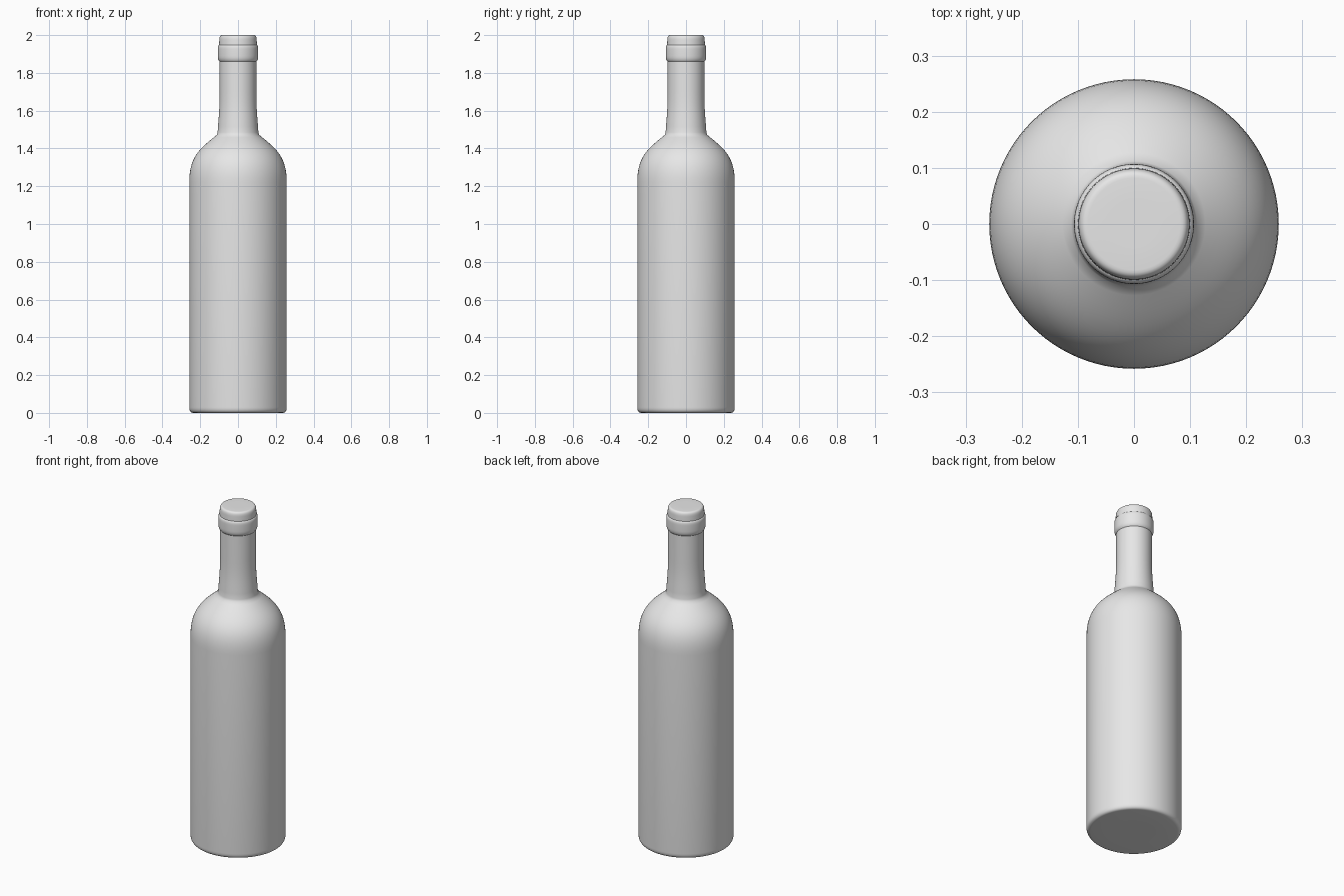
import bpy
import bmesh
import math
from mathutils import Vector
from mathutils.geometry import interpolate_bezier

SEGMENTS = 96

cube = bpy.data.objects.get("Cube")
if cube:
    bpy.data.objects.remove(cube, do_unlink=True)

grey = bpy.data.materials.new("plain grey")
grey.use_nodes = True
grey.diffuse_color = (0.8, 0.8, 0.8, 1)
grey.node_tree.nodes["Principled BSDF"].inputs["Base Color"].default_value = grey.diffuse_color


def bezier(a, b, c, d, steps):
    """Smooth run of (radius, height) points."""
    pts = interpolate_bezier(*[Vector((r, 0, z)) for r, z in (a, b, c, d)], steps)
    return [(p.x, p.z) for p in pts]


def lathe(name, profile):
    """Turn a bottom-to-top (radius, height) profile around the z axis."""
    bm = bmesh.new()
    verts = [bm.verts.new((r, 0, z)) for r, z in profile]
    edges = [bm.edges.new(pair) for pair in zip(verts, verts[1:])]
    bmesh.ops.spin(bm, geom=verts + edges, cent=(0, 0, 0), axis=(0, 0, 1),
                   angle=math.tau, steps=SEGMENTS)
    bmesh.ops.remove_doubles(bm, verts=bm.verts, dist=0.0001)
    bmesh.ops.recalc_face_normals(bm, faces=bm.faces)
    mesh = bpy.data.meshes.new(name)
    bm.to_mesh(mesh)
    bm.free()
    mesh.materials.append(grey)
    obj = bpy.data.objects.new(name, mesh)
    bpy.context.collection.objects.link(obj)
    bpy.ops.object.select_all(action='DESELECT')
    obj.select_set(True)
    bpy.context.view_layer.objects.active = obj
    bpy.ops.object.shade_smooth_by_angle(angle=math.radians(40))
    return obj


# Bottle: flat base, rounded heel, straight side, round shoulder, tapering neck
base = [(0, 0), (0.12, 0)]
heel = bezier((0.235, 0), (0.25, 0), (0.258, 0.01), (0.258, 0.03), 7)
shoulder = bezier((0.258, 1.22), (0.258, 1.36), (0.2, 1.4), (0.112, 1.472), 18)
neck = bezier((0.108, 1.485), (0.103, 1.56), (0.097, 1.6), (0.097, 1.7), 8)
lathe("bottle", base + heel + shoulder + neck + [(0.097, 1.87)])

# Lip ring around the mouth
lower = bezier((0.096, 1.858), (0.102, 1.864), (0.107, 1.872), (0.107, 1.89), 6)
upper = bezier((0.107, 1.925), (0.107, 1.938), (0.105, 1.947), (0.098, 1.949), 6)
lathe("lip_ring", lower + upper)

# Closed cap with a softly rounded rim
rim = bezier((0.099, 1.975), (0.098, 1.992), (0.094, 2.0), (0.082, 2.0), 8)
lathe("cap", [(0.1, 1.94)] + rim + [(0.04, 2.0), (0, 2.0)])
